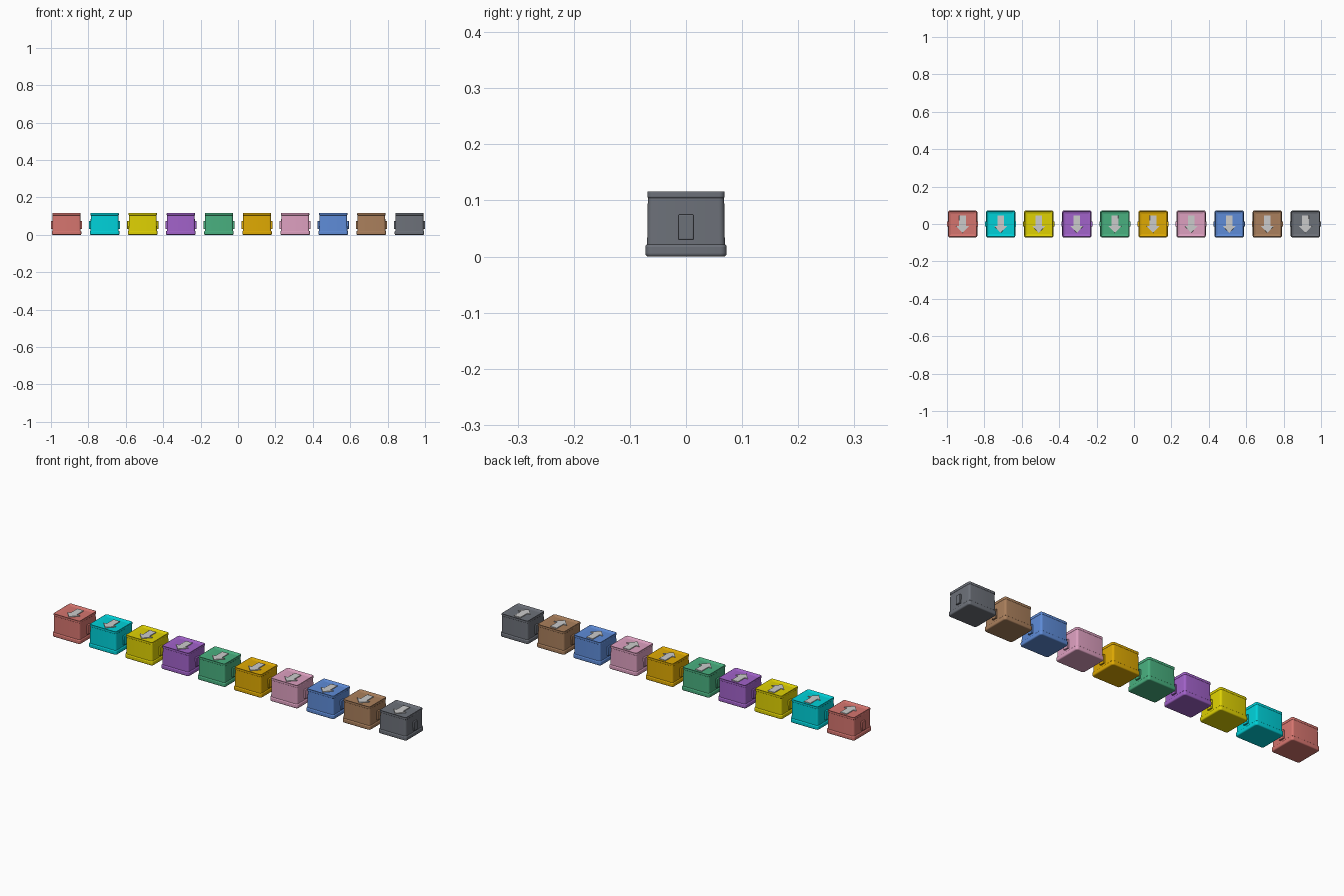
import bpy, bmesh

if "Cube" in bpy.data.objects:
    bpy.data.objects.remove(bpy.data.objects["Cube"])

STEP = 0.2037
COLOURS = {
    "red": (212, 116, 110), "cyan": (0, 208, 216), "yellow": (222, 208, 10),
    "purple": (160, 98, 200), "green": (74, 174, 126), "amber": (222, 168, 10),
    "pink": (220, 158, 190), "blue": (94, 138, 214), "brown": (168, 126, 92),
    "grey": (108, 112, 120),
}


def material(name, rgb):
    mat = bpy.data.materials.new(name)
    mat.diffuse_color = [(c / 255) ** 2.2 for c in rgb] + [1]
    mat.use_nodes = True
    mat.node_tree.nodes["Principled BSDF"].inputs["Base Color"].default_value = mat.diffuse_color
    return mat


def finish(name, bm, mat, bevel, segments=3):
    bmesh.ops.recalc_face_normals(bm, faces=bm.faces)
    mesh = bpy.data.meshes.new(name)
    bm.to_mesh(mesh)
    bm.free()
    mesh.materials.append(mat)
    ob = bpy.data.objects.new(name, mesh)
    bpy.context.collection.objects.link(ob)
    mod = ob.modifiers.new("rounded_edges", "BEVEL")
    mod.width, mod.segments, mod.limit_method = bevel, segments, "ANGLE"
    bpy.context.view_layer.objects.active = ob
    bpy.ops.object.select_all(action="DESELECT")
    ob.select_set(True)
    bpy.ops.object.shade_smooth_by_angle()
    return ob


def block(cx, hx, hy, z0, z1, corner=0.0, taper=0.0):
    """Box with rounded upright corners and an optional inward taper at the top."""
    bm = bmesh.new()
    bmesh.ops.create_cube(bm, size=2)
    for v in bm.verts:
        t = taper if v.co.z > 0 else 0
        v.co = (v.co.x * (hx - t), v.co.y * (hy - t), z1 if v.co.z > 0 else z0)
    if corner:
        upright = [e for e in bm.edges if abs(e.verts[0].co.z - e.verts[1].co.z) > 1e-4]
        bmesh.ops.bevel(bm, geom=upright, offset=corner, segments=5, profile=0.5,
                        affect="EDGES")
    bmesh.ops.translate(bm, verts=bm.verts, vec=(cx, 0, 0))
    return bm


arrow_mat = material("arrow_grey", (218, 218, 218))
ARROW = [(0, -0.048), (0.036, -0.010), (0.018, -0.010), (0.018, 0.045),
         (-0.018, 0.045), (-0.018, -0.010), (-0.036, -0.010)]

for i, (name, rgb) in enumerate(COLOURS.items()):
    x = (i - 4.5) * STEP
    mat = material(name, rgb)

    # main body and wider foot band
    finish(name + "_body", block(x, 0.0755, 0.0695, 0.004, 0.106, 0.01, 0.0015), mat, 0.002, 2)
    finish(name + "_base_band", block(x, 0.079, 0.0725, 0.0, 0.022, 0.012), mat, 0.005)

    # raised rim around a recessed top panel
    bm = block(x, 0.0755, 0.069, 0.104, 0.1175, 0.01)
    top = max(bm.faces, key=lambda f: f.calc_center_median().z)
    bmesh.ops.inset_region(bm, faces=[top], thickness=0.015)
    bmesh.ops.translate(bm, verts=top.verts, vec=(0, 0, -0.0085))
    bmesh.ops.inset_region(bm, faces=[top], thickness=0.0005)
    # make the inner wall upright before the panel
    finish(name + "_top_rim", bm, mat, 0.003)

    # direction arrow
    bm = bmesh.new()
    face = bm.faces.new([bm.verts.new((x + ax, ay, 0.108)) for ax, ay in ARROW])
    ext = bmesh.ops.extrude_face_region(bm, geom=[face])["geom"]
    bmesh.ops.translate(bm, vec=(0, 0, 0.005),
                        verts=[v for v in ext if isinstance(v, bmesh.types.BMVert)])
    finish(name + "_arrow", bm, arrow_mat, 0.0008, 2)

    # side tabs
    for side, label in ((-1, "left"), (1, "right")):
        bm = block(x + side * 0.0765, 0.0068, 0.0135, 0.030, 0.075)
        finish(f"{name}_{label}_tab", bm, mat, 0.002)
